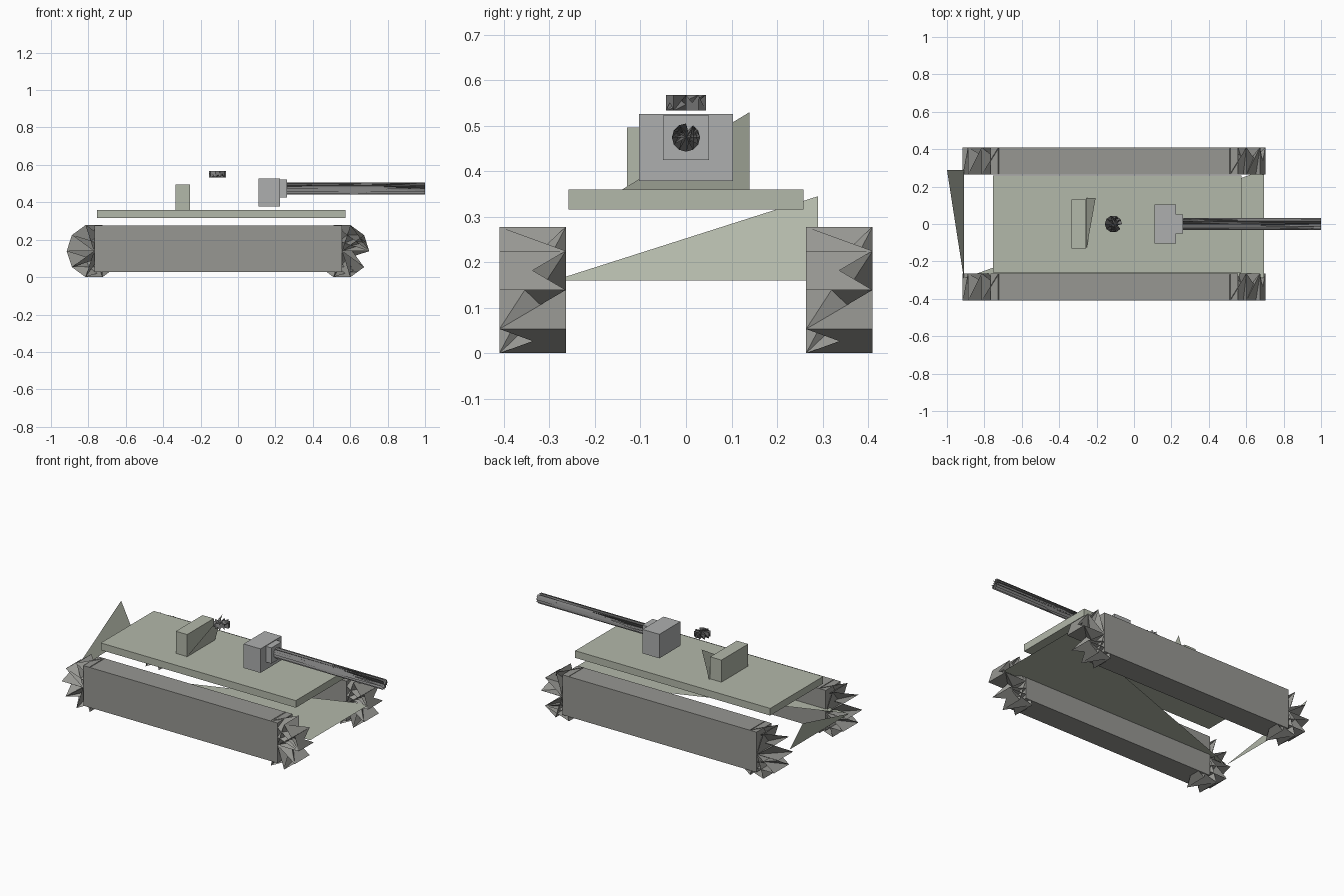
import bpy
from math import sin, cos, pi
from mathutils import Vector

if "Cube" in bpy.data.objects:
    bpy.data.objects.remove(bpy.data.objects["Cube"])


def material(name, rgb):
    m = bpy.data.materials.new(name)
    m.diffuse_color = (*rgb, 1)
    m.use_nodes = True
    m.node_tree.nodes["Principled BSDF"].inputs["Base Color"].default_value = m.diffuse_color
    return m


GREEN = material("hull_green", (0.45, 0.48, 0.40))
DARK = material("track_dark", (0.31, 0.31, 0.29))
BLACK = material("gun_dark", (0.2, 0.2, 0.2))
GREY = material("gun_grey", (0.42, 0.43, 0.43))


def build(name, verts, faces, mat):
    me = bpy.data.meshes.new(name)
    me.from_pydata(verts, [], faces)
    me.materials.append(mat)
    ob = bpy.data.objects.new(name, me)
    bpy.context.collection.objects.link(ob)
    return ob


def box(name, x, y, z, mat):
    bpy.ops.mesh.primitive_cube_add(size=1)
    ob = bpy.context.object
    ob.name = name
    for v in ob.data.vertices:
        v.co = [r[0] if c < 0 else r[1] for r, c in zip((x, y, z), v.co)]
    ob.data.materials.append(mat)
    return ob


def jagged_drum(name, start, axis, u, v, r, n, mat):
    """Drum whose rim points alternate between both ends, giving a spiky star."""
    start, axis, u, v = map(Vector, (start, axis, u, v))
    verts = []
    for i in range(n):
        t = 2 * pi * i / n
        p = start + r * (cos(t) * u + sin(t) * v)
        verts += [p, p + axis]
    faces = []
    for i in range(1, n - 1):                      # zigzag fans, one per half
        faces.append((0, i, i + 1))
        faces.append((2 * n - 1, 2 * n - 1 - i, 2 * n - 2 - i))
    for i in range(n):                             # webs across the diameter
        j = (i + 1) % n
        faces += [(i, j, n + j), (i, n + j, n + i)]
    return build(name, verts, faces, mat)


X, Y, Z = (1, 0, 0), (0, 1, 0), (0, 0, 1)

# Tracks with a jagged wheel at each end
for side, y0 in (("right", -0.41), ("left", 0.264)):
    box(f"track_{side}", (-0.768, 0.556), (y0, y0 + 0.146), (0.028, 0.275), DARK)
    for end, x in (("rear", -0.77), ("front", 0.556)):
        jagged_drum(f"wheel_{side}_{end}", (x, y0, 0.139), (0, 0.146, 0),
                    X, Z, 0.146, 10, DARK)

# Hull: open floor panel, sloping rear panel and deck plate
build("hull_floor", [(-0.91, -0.29, 0.16), (0.695, 0.29, 0.16), (0.695, -0.29, 0.16)],
      [(0, 1, 2)], GREEN)
build("hull_rear_panel", [(-0.91, -0.29, 0.16), (-0.91, 0.29, 0.16), (-1.0, 0.29, 0.345)],
      [(0, 2, 1)], GREEN)
box("deck", (-0.755, 0.575), (-0.258, 0.258), (0.316, 0.36), GREEN)

# Turret: rear panel, stowage box and hatch
build("turret_rear_panel", [(-0.255, -0.14, 0.36), (-0.255, 0.14, 0.36), (-0.205, 0.14, 0.53)],
      [(0, 2, 1)], GREEN)
box("stowage_box", (-0.333, -0.256), (-0.13, 0.13), (0.36, 0.496), GREEN)
jagged_drum("hatch", (-0.11, 0, 0.533), (0, 0, 0.035), X, Y, 0.046, 10, BLACK)

# Gun: mantlet, collar and barrel
box("mantlet", (0.11, 0.225), (-0.103, 0.103), (0.378, 0.526), GREY)
box("collar", (0.225, 0.263), (-0.05, 0.05), (0.425, 0.522), GREY)
jagged_drum("barrel", (0.255, 0, 0.474), (0.745, 0, 0), Z, (0, -1, 0), 0.031, 12, BLACK)
